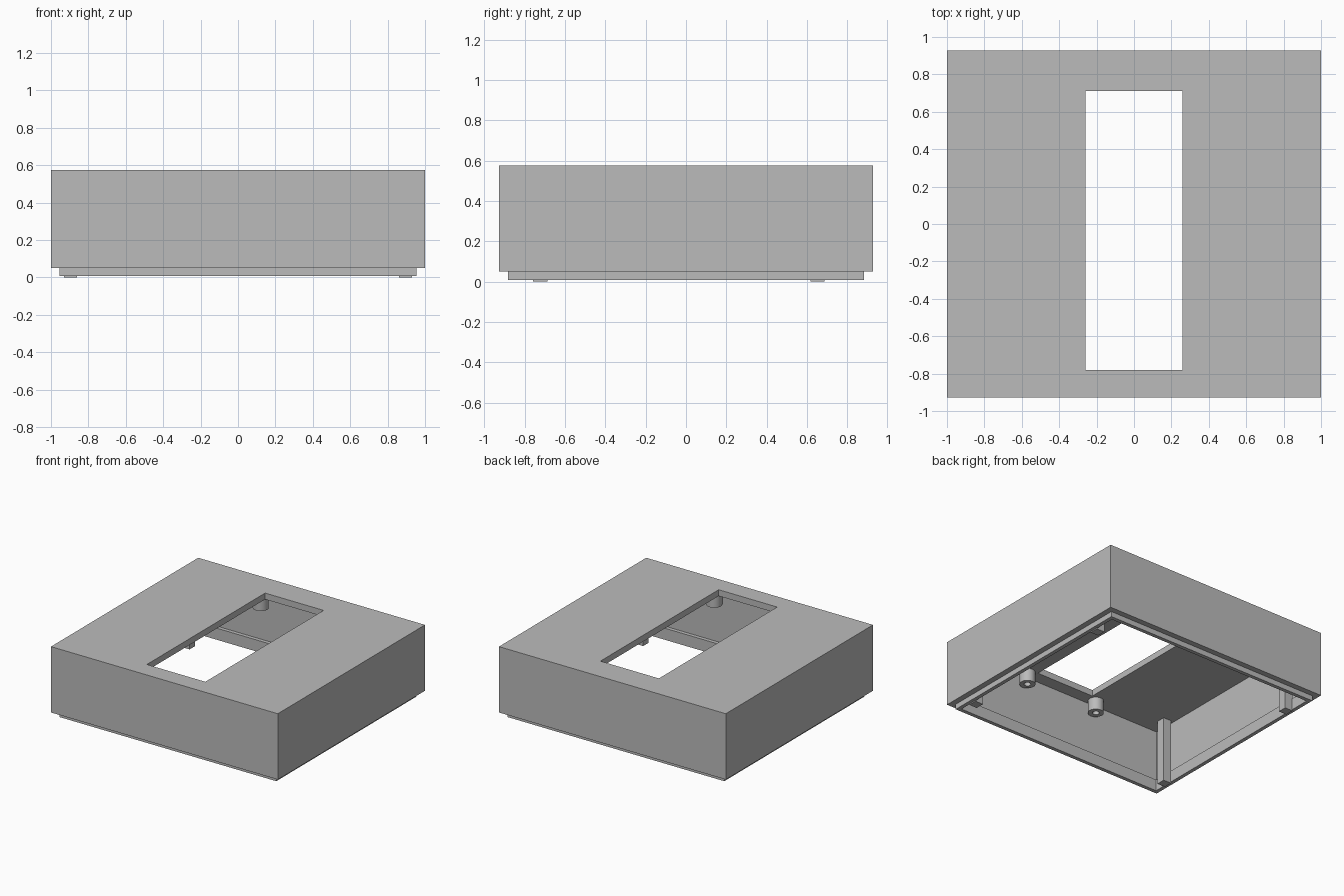
import bpy

if "Cube" in bpy.data.objects:
    bpy.data.objects.remove(bpy.data.objects["Cube"], do_unlink=True)

grey = bpy.data.materials.new("matte_grey")
grey.use_nodes = True
grey.diffuse_color = (0.5, 0.5, 0.5, 1)
grey.node_tree.nodes["Principled BSDF"].inputs["Base Color"].default_value = (0.5, 0.5, 0.5, 1)

TOP, CEILING, RIM = 0.575, 0.525, 0.05
HALF_X, HALF_Y = 1.0, 0.927
WALL, LIP = 0.045, 0.03
WINDOW_Y = -0.035


def finish(name):
    obj = bpy.context.object
    obj.name = name
    obj.data.materials.append(grey)
    return obj


def box(name, hx, hy, z0, z1, x=0, y=0):
    """Box given by half sizes, height range and centre."""
    bpy.ops.mesh.primitive_cube_add(size=2, location=(x, y, (z0 + z1) / 2))
    obj = finish(name)
    obj.scale = (hx, hy, (z1 - z0) / 2)
    bpy.ops.object.transform_apply(location=False, rotation=False)
    return obj


def cylinder(name, radius, z0, z1, x, y):
    bpy.ops.mesh.primitive_cylinder_add(vertices=32, radius=radius, depth=z1 - z0,
                                        location=(x, y, (z0 + z1) / 2))
    return finish(name)


def cut(target, cutter):
    """Subtract the cutter, then discard it."""
    mod = target.modifiers.new("cut", 'BOOLEAN')
    mod.operation, mod.solver, mod.object = 'DIFFERENCE', 'EXACT', cutter
    bpy.context.view_layer.objects.active = target
    bpy.ops.object.modifier_apply(modifier=mod.name)
    bpy.data.objects.remove(cutter, do_unlink=True)


# Open-bottomed shell with a window in the top
inner_x, inner_y = HALF_X - WALL, HALF_Y - WALL
shell = box("shell", HALF_X, HALF_Y, RIM, TOP)
cut(shell, box("cavity", inner_x, inner_y, -0.1, CEILING))
cut(shell, box("window", 0.258, 0.745, 0.3, 0.8, y=WINDOW_Y))

# Lip ring inside the bottom edge
lip = box("bottom_lip", inner_x, inner_y, 0.008, 0.1)
cut(lip, box("lip_opening", inner_x - LIP, inner_y - LIP, -0.1, 0.3))

for side, sx in (("left", 1), ("right", -1)):
    for end, sy in (("front", -1), ("back", 1)):
        # Full-height support posts
        box(f"{end}_{side}_post", 0.035, 0.035, 0, CEILING,
            x=sx * 0.895, y=WINDOW_Y + sy * 0.688)
        # Hollow screw bosses hanging from the ceiling
        x, y = sx * 0.325, WINDOW_Y + sy * 0.785
        boss = cylinder(f"{end}_{side}_boss", 0.058, 0.425, CEILING, x, y)
        cut(boss, cylinder("bore", 0.025, 0.3, CEILING - 0.005, x, y))
        bpy.ops.object.select_all(action='DESELECT')
        boss.select_set(True)
        bpy.context.view_layer.objects.active = boss
        bpy.ops.object.shade_smooth_by_angle()
